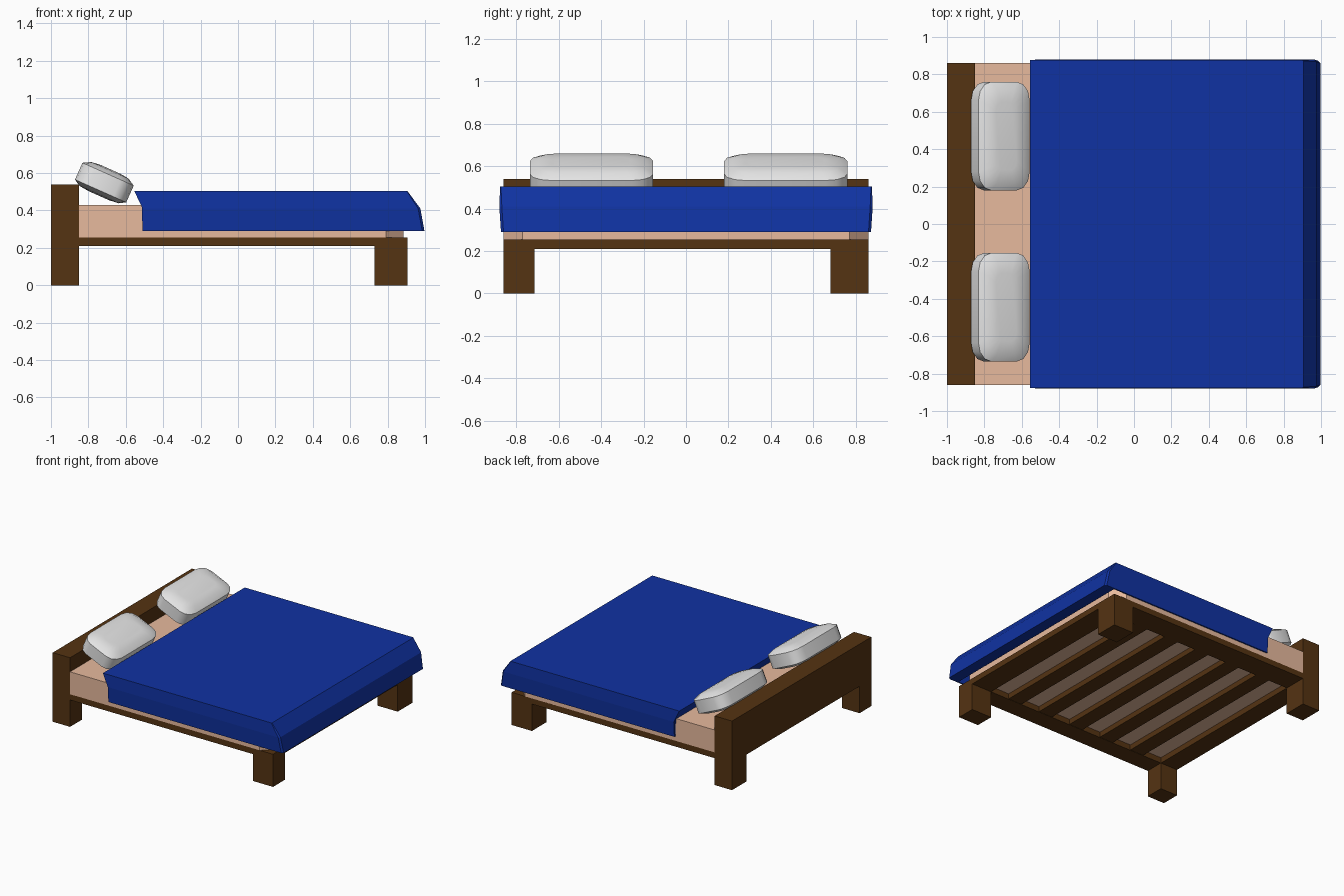
import bpy, bmesh, math
from mathutils import Matrix

if "Cube" in bpy.data.objects:
    bpy.data.objects.remove(bpy.data.objects["Cube"])


def material(name, rgb):
    m = bpy.data.materials.new(name)
    m.diffuse_color = (*rgb, 1)
    m.use_nodes = True
    m.node_tree.nodes["Principled BSDF"].inputs["Base Color"].default_value = m.diffuse_color
    return m


WOOD = material("dark wood", (0.09, 0.033, 0.006))
SHEET = material("tan sheet", (0.8, 0.49, 0.34))
BLUE = material("blue blanket", (0.005, 0.032, 0.36))
WHITE = material("white pillow", (0.8, 0.8, 0.8))


def loft(name, rings, mat, matrix=None):
    """Closed solid skinned through matching rings of points."""
    bm = bmesh.new()
    vs = [[bm.verts.new(p) for p in ring] for ring in rings]
    n = len(vs[0])
    for a, b in zip(vs, vs[1:]):
        for i in range(n):
            j = (i + 1) % n
            bm.faces.new((a[i], a[j], b[j], b[i]))
    bm.faces.new(vs[0][::-1])
    bm.faces.new(vs[-1])
    bmesh.ops.recalc_face_normals(bm, faces=bm.faces)
    if matrix:
        bm.transform(matrix)
    mesh = bpy.data.meshes.new(name)
    bm.to_mesh(mesh)
    bm.free()
    mesh.materials.append(mat)
    ob = bpy.data.objects.new(name, mesh)
    bpy.context.collection.objects.link(ob)
    return ob


def box(name, x, y, z, mat):
    plan = [(x[0], y[0]), (x[1], y[0]), (x[1], y[1]), (x[0], y[1])]
    return loft(name, [[(*p, h) for p in plan] for h in z], mat)


# Frame: headboard, legs, rails
box("headboard", (-1, -0.85), (-0.86, 0.86), (0.21, 0.54), WOOD)
for side, y in (("near", (-0.86, -0.715)), ("far", (0.68, 0.86))):
    box(f"head_leg_{side}", (-1, -0.85), y, (0, 0.21), WOOD)
    box(f"foot_leg_{side}", (0.73, 0.905), y, (0, 0.21), WOOD)
    box(f"side_rail_{side}", (-0.85, 0.73), y, (0.21, 0.255), WOOD)
box("foot_rail", (0.73, 0.905), (-0.86, 0.86), (0.21, 0.255), WOOD)

# Slats across the frame
for i in range(5):
    x = 0.507 - 0.283 * i
    box(f"slat_{i + 1}", (x - 0.06, x + 0.06), (-0.715, 0.68), (0.212, 0.253), WOOD)

# Mattress with cut corners at the foot
plan = [(-0.85, -0.86), (0.79, -0.86), (0.885, -0.77),
        (0.885, 0.77), (0.79, 0.86), (-0.85, 0.86)]
loft("mattress", [[(*p, h) for p in plan] for h in (0.254, 0.43)], SHEET)

# Blanket: draped shell, (z, head x, foot x, half width, foot corner cut)
levels = [(0.29, -0.51, 0.91, 0.862, 0.0),
          (0.43, -0.515, 0.885, 0.862, 0.0),
          (0.29, -0.51, 0.91, 0.862, 0.0),
          (0.29, -0.51, 0.997, 0.872, 0.012),
          (0.41, -0.51, 0.975, 0.88, 0.012),
          (0.505, -0.555, 0.905, 0.876, 0.004)]
rings = []
for z, x0, x1, w, c in levels[1:]:
    c = max(c, 0.002)
    rings.append([(x0, -w, z), (x1 - c, -w, z), (x1, -w + c, z),
                  (x1, w - c, z), (x1 - c, w, z), (x0, w, z)])
loft("blanket", rings, BLUE)


# Pillows: rounded outline, domed top and bottom, leaning on the headboard
def outline(hx, hy, rx, ry, z):
    pts = []
    for q, (sx, sy) in enumerate(((1, 1), (-1, 1), (-1, -1), (1, -1))):
        for k in range(4):
            a = math.radians(90 * q + 30 * k)
            pts.append((sx * (hx - rx) + rx * math.cos(a),
                        sy * (hy - ry) + ry * math.sin(a), z))
    return pts


for side, y in (("near", -0.445), ("far", 0.47)):
    sections = [outline(0.06, 0.18, 0.03, 0.05, -0.075),
                outline(0.115, 0.25, 0.06, 0.08, -0.069),
                outline(0.15, 0.29, 0.075, 0.1, -0.048),
                outline(0.15, 0.29, 0.075, 0.1, 0.05),
                outline(0.11, 0.25, 0.06, 0.08, 0.073),
                outline(0.06, 0.18, 0.03, 0.05, 0.079)]
    place = Matrix.Translation((-0.715, y, 0.548)) @ Matrix.Rotation(math.radians(24), 4, 'Y')
    pillow = loft(f"pillow_{side}", sections, WHITE, place)
    bpy.ops.object.select_all(action='DESELECT')
    pillow.select_set(True)
    bpy.context.view_layer.objects.active = pillow
    bpy.ops.object.shade_smooth_by_angle(angle=math.radians(35))
